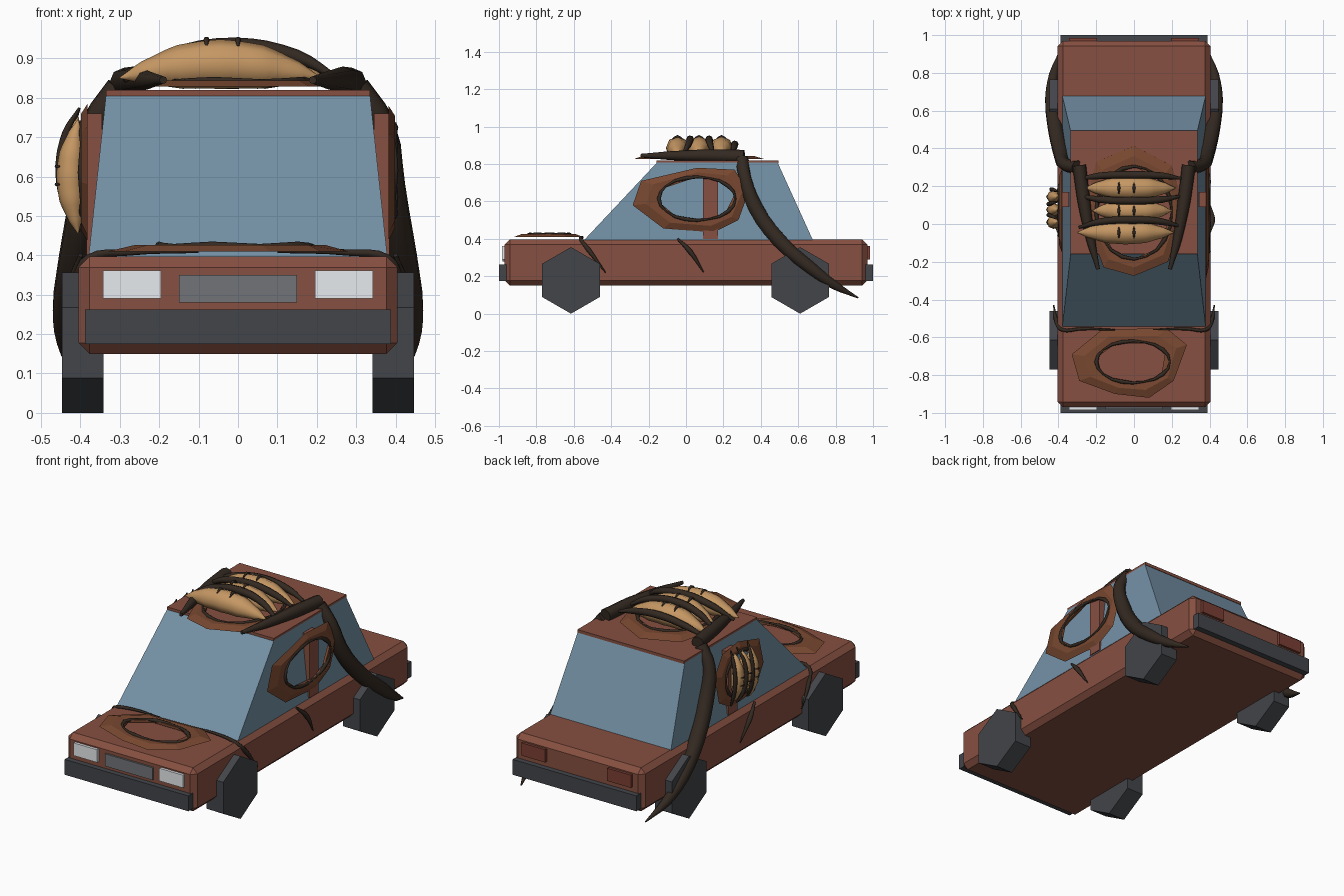
import bpy, bmesh, math
from mathutils import Matrix, Vector

if "Cube" in bpy.data.objects:
    bpy.data.objects.remove(bpy.data.objects["Cube"])

COLORS = {"paint": (0.24, 0.08, 0.053), "glass": (0.175, 0.285, 0.38), "rubber": (0.055, 0.059, 0.068),
          "grille": (0.165, 0.175, 0.19), "lamp": (0.80, 0.83, 0.86), "tail": (0.20, 0.05, 0.035),
          "flesh": (0.19, 0.065, 0.03), "husk": (0.033, 0.022, 0.015), "pod": (0.56, 0.31, 0.125)}
MATS = {}
for key, c in COLORS.items():
    MATS[key] = bpy.data.materials.new(key)
    MATS[key].diffuse_color = (*c, 1)


def add_mesh(name, bm, mat):
    bmesh.ops.recalc_face_normals(bm, faces=bm.faces)
    me = bpy.data.meshes.new(name)
    bm.to_mesh(me)
    bm.free()
    ob = bpy.data.objects.new(name, me)
    bpy.context.collection.objects.link(ob)
    me.materials.append(MATS[mat])
    return ob


def box(name, mat, x, y, z, bevel=0):
    bm = bmesh.new()
    bmesh.ops.create_cube(bm, size=1)
    for v in bm.verts:
        v.co = [r[0] + (c + 0.5) * (r[1] - r[0]) for c, r in zip(v.co, (x, y, z))]
    if bevel:
        bmesh.ops.bevel(bm, geom=bm.edges[:], offset=bevel, segments=1, affect='EDGES')
    return add_mesh(name, bm, mat)


def tube(name, mat, pts, radii, frame=Matrix(), scale=1.0, cyclic=False, res=4):
    """Round tapered strand through a few points, turned into a smooth mesh."""
    cu = bpy.data.curves.new(name, 'CURVE')
    cu.dimensions = '3D'
    cu.bevel_depth, cu.bevel_resolution, cu.resolution_u = 1.0, 2, res
    cu.use_fill_caps = True
    sp = cu.splines.new('BEZIER')
    sp.bezier_points.add(len(pts) - 1)
    sp.use_cyclic_u = cyclic
    for bp, p, r in zip(sp.bezier_points, pts, radii):
        bp.co = frame @ Vector(p)
        bp.radius = r * scale
        bp.handle_left_type = bp.handle_right_type = 'AUTO'
    tmp = bpy.data.objects.new(name + "_path", cu)
    bpy.context.collection.objects.link(tmp)
    bpy.context.view_layer.update()
    me = bpy.data.meshes.new_from_object(tmp.evaluated_get(bpy.context.evaluated_depsgraph_get()))
    bpy.data.objects.remove(tmp)
    ob = bpy.data.objects.new(name, me)
    bpy.context.collection.objects.link(ob)
    me.materials.clear()
    me.materials.append(MATS[mat])
    for f in me.polygons:
        f.use_smooth = True
    return ob


def ring(name, outer, centre, inner, frame):
    """Fleshy flat collar with an irregular outline and a dark rim round its oval hole."""
    bm = bmesh.new()
    loops = [[] for _ in range(4)]
    for u, v in outer:
        a = math.atan2((v - centre[1]) / inner[1], (u - centre[0]) / inner[0])
        iu, iv = centre[0] + inner[0] * math.cos(a), centre[1] + inner[1] * math.sin(a)
        for lp, p in zip(loops, ((u, v, 0), ((u + iu) / 2, (v + iv) / 2, 0.016), (iu, iv, 0.014), (iu, iv, 0))):
            lp.append(bm.verts.new(frame @ Vector(p)))
    n = len(outer)
    for k in range(4):
        a, b = loops[k], loops[(k + 1) % 4]
        for i in range(n):
            bm.faces.new((a[i], a[(i + 1) % n], b[(i + 1) % n], b[i]))
    add_mesh(name, bm, "flesh")
    ang = [i * math.tau / 10 for i in range(10)]
    tube(name + "_rim", "husk", [(centre[0] + inner[0] * math.cos(a), centre[1] + inner[1] * math.sin(a), 0.014)
                                 for a in ang], [0.005 + 0.006 * (i % 2) for i in range(10)], frame, 1, True, 2)


def pod_cluster(name, frame, s):
    """Three bulging pods with dark ribs between them and small thorns."""
    for i, (v, a, b) in enumerate(((-0.115, -0.29, 0.22), (0.0, -0.21, 0.21), (0.12, -0.25, 0.23))):
        t = [0, 0.12, 0.3, 0.5, 0.7, 0.88, 1]
        tube(f"{name}_pod_{i}", "pod", [(a + (b - a) * k, v, 0.015 + 0.035 * math.sin(math.pi * k)) for k in t],
             [0.002, 0.03, 0.056, 0.063, 0.056, 0.03, 0.002], frame, s)
        for k in (-0.07, 0.01):
            tube(f"{name}_thorn_{i}", "husk", [(k, v - 0.03, 0.095), (k, v, 0.112), (k, v + 0.03, 0.095)],
                 [0.003, 0.008, 0.003], frame, s, res=2)
    for i, (v, sk) in enumerate(((-0.058, -0.03), (0.06, 0.02), (0.185, -0.015))):
        h = 0.092 if i < 2 else 0.065
        tube(f"{name}_rib_{i}", "husk",
             [(-0.28, v + sk, 0.01), (-0.17, v, h * 0.75), (0, v - sk / 3, h + 0.005), (0.16, v, h * 0.75),
              (0.27, v + sk, 0.01)], [0.008, 0.018, 0.021, 0.018, 0.006], frame, s)


# Car body
box("body", "paint", (-0.405, 0.405), (-0.97, 0.97), (0.15, 0.397), 0.028)
box("roof", "paint", (-0.335, 0.335), (-0.158, 0.495), (0.803, 0.82))

# Glasshouse
cabin = box("cabin_glass", "glass", (-1, 1), (-1, 1), (0.39, 0.808))
for v in cabin.data.vertices:
    top = v.co.z > 0.6
    v.co.x *= 0.335 if top else 0.38
    front = v.co.y < 0
    v.co.y = (-0.155 if front else 0.49) if top else (-0.548 if front else 0.68)

# Bumpers and grille
for name, y in (("front_bumper", (-1.0, -0.955)), ("rear_bumper", (0.955, 1.0))):
    box(name, "rubber", (-0.388, 0.388), y, (0.175, 0.262))
box("grille", "grille", (-0.15, 0.15), (-0.98, -0.96), (0.28, 0.35))

# Wheels, lamps, pillars on both sides
for s, side in ((-1, "left"), (1, "right")):
    span = lambda a, b: sorted((s * a, s * b))
    box(side + "_headlight", "lamp", span(0.195, 0.343), (-0.985, -0.96), (0.29, 0.362))
    box(side + "_tail_light", "tail", span(0.195, 0.343), (0.96, 0.985), (0.29, 0.362))
    box(side + "_pillar", "paint", span(0.345, 0.385), (0.09, 0.17), (0.4, 0.76))
    for end, y in (("front", -0.615), ("rear", 0.61)):
        bm = bmesh.new()
        bmesh.ops.create_cone(bm, cap_ends=True, segments=6, radius1=0.178, radius2=0.178, depth=0.105)
        for v in bm.verts:
            v.co = (v.co.z, v.co.x, v.co.y)
        if max(v.co.z for v in bm.verts) < 0.17:
            bmesh.ops.rotate(bm, verts=bm.verts, matrix=Matrix.Rotation(math.pi / 6, 3, 'X'))
        bmesh.ops.translate(bm, verts=bm.verts, vec=(s * 0.394, y, 0.178))
        add_mesh(f"{side}_{end}_wheel", bm, "rubber")

    # Dark tendrils: roof strand, long hanging strand, and two small side roots
    m = Matrix.Diagonal((s, 1, 1, 1))
    tube(side + "_roof_tendril", "husk",
         [(0.19, -0.24, 0.845), (0.23, -0.08, 0.845), (0.265, 0.12, 0.845), (0.29, 0.31, 0.84)],
         [0.01, 0.024, 0.034, 0.036], m)
    tube(side + "_hanging_tendril", "husk",
         [(0.30, 0.30, 0.825), (0.365, 0.315, 0.73), (0.385, 0.37, 0.57), (0.415, 0.50, 0.39),
          (0.437, 0.66, 0.25), (0.425, 0.79, 0.155), (0.39, 0.92, 0.085)],
         [0.036, 0.034, 0.042, 0.042, 0.036, 0.026, 0.004], m, res=3)
    tube(side + "_sill_root", "husk", [(0.40, -0.045, 0.40), (0.416, 0.02, 0.335), (0.405, 0.095, 0.22)],
         [0.006, 0.014, 0.003], m)
    tube(side + "_fender_root", "husk",
         [(0.10, -0.56, 0.41), (0.28, -0.555, 0.407), (0.38, -0.56, 0.392), (0.408, -0.52, 0.34),
          (0.425, -0.43, 0.22)], [0.004, 0.008, 0.01, 0.013, 0.003], m)

# Growth collars: bonnet, right door, left door, roof
side_r = Matrix(((0, 0, 1, 0.382), (1, 0, 0, 0), (0, 1, 0, 0), (0, 0, 0, 1)))
side_l = Matrix(((0, 0, -1, -0.382), (1, 0, 0, 0), (0, 1, 0, 0), (0, 0, 0, 1)))
ring("bonnet_collar", [(-0.17, -0.56), (0.17, -0.55), (0.28, -0.64), (0.21, -0.83), (0.08, -0.92),
                       (-0.1, -0.9), (-0.29, -0.83), (-0.33, -0.69)], (-0.005, -0.73), (0.195, 0.11),
     Matrix.Translation((0, 0, 0.41)))
ring("right_door_collar", [(-0.24, 0.71), (0.06, 0.78), (0.26, 0.77), (0.335, 0.65), (0.28, 0.5), (0.15, 0.435),
                           (-0.12, 0.455), (-0.285, 0.58)], (0.06, 0.615), (0.205, 0.115), side_r)
ring("left_door_collar", [(-0.11, 0.73), (0.08, 0.785), (0.22, 0.765), (0.29, 0.66), (0.25, 0.5), (0.14, 0.435),
                          (-0.07, 0.45), (-0.15, 0.58)], (0.075, 0.61), (0.135, 0.125), side_l)
ring("roof_collar", [(-0.2, 0.33), (0, 0.415), (0.2, 0.31), (0.27, 0.07), (0.18, -0.2), (0, -0.275),
                     (-0.16, -0.23), (-0.27, 0.05)], (0, 0.06), (0.2, 0.245), Matrix.Translation((0, 0, 0.828)))

# Pod clusters on the roof and the left door
pod_cluster("roof", Matrix.Translation((-0.01, 0.07, 0.835)), 1.0)
pod_cluster("left_door", Matrix(((0, 0, -0.57, -0.397), (0, 0.57, 0, 0.075), (0.57, 0, 0, 0.62), (0, 0, 0, 1))), 0.57)

for m in bpy.data.materials:
    if m.users and not m.is_grease_pencil:
        m.use_nodes = True
        m.node_tree.nodes["Principled BSDF"].inputs["Base Color"].default_value = m.diffuse_color
